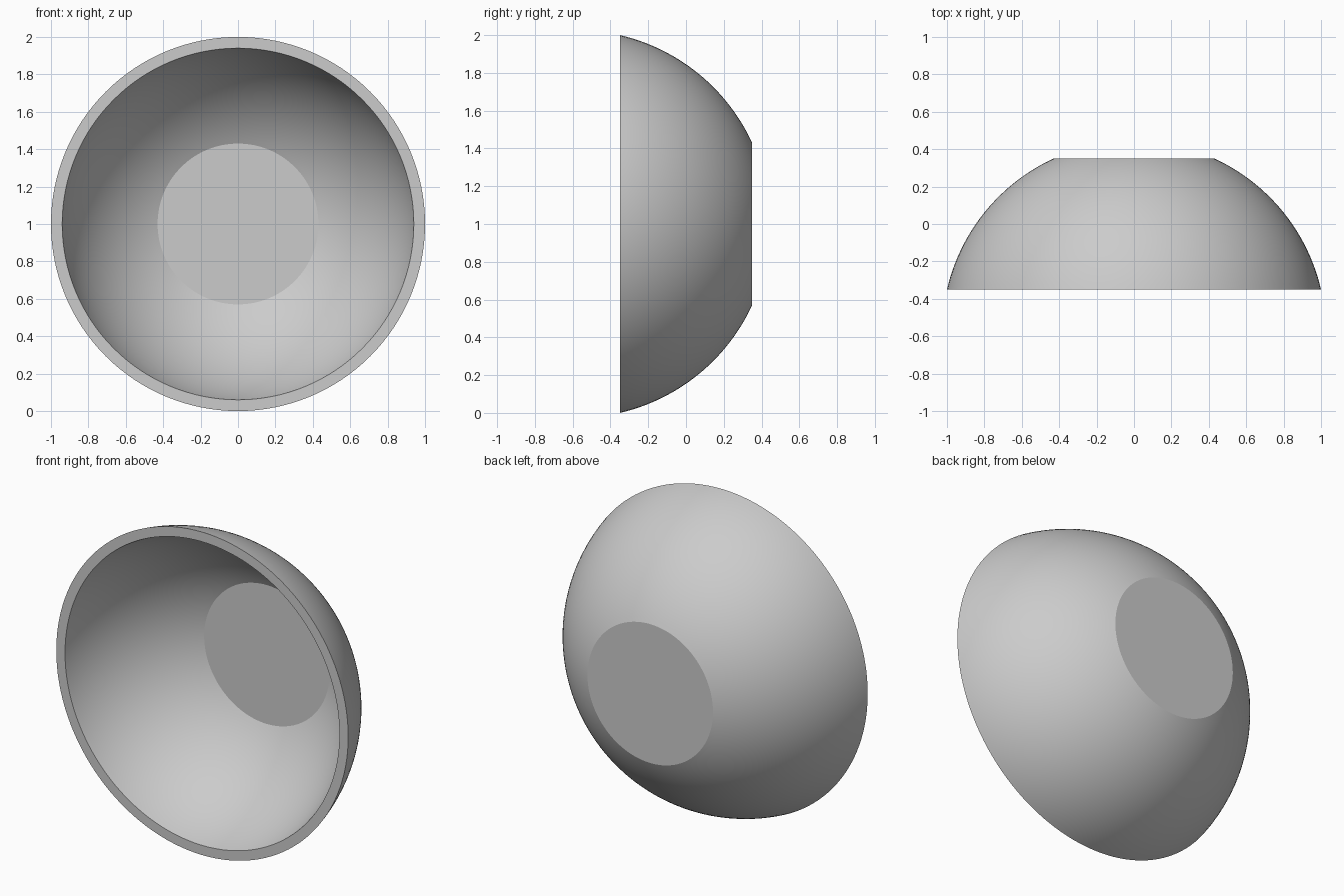
import bpy, bmesh, math

if "Cube" in bpy.data.objects:
    bpy.data.objects.remove(bpy.data.objects["Cube"])

SEGMENTS, RINGS = 128, 32
CENTRE_Y = -0.582          # shared centre of the two spherical walls
RIM_Y = -0.35


def arc(rim_r, floor_r, floor_y):
    """Spherical wall profile (radius, y) from rim to floor."""
    a0 = math.atan2(RIM_Y - CENTRE_Y, rim_r)
    a1 = math.atan2(floor_y - CENTRE_Y, floor_r)
    rad0 = math.hypot(rim_r, RIM_Y - CENTRE_Y)
    rad1 = math.hypot(floor_r, floor_y - CENTRE_Y)
    points = []
    for i in range(RINGS + 1):
        t = i / RINGS
        a, rad = a0 + (a1 - a0) * t, rad0 + (rad1 - rad0) * t
        points.append((rad * math.cos(a), CENTRE_Y + rad * math.sin(a)))
    return points


# Closed section: outer wall up from its floor, over the rim, down the inner wall
profile = arc(1.0, 0.43, 0.35)[::-1] + arc(0.94, 0.43, 0.283)

bm = bmesh.new()
rings = []
for r, y in profile:
    angles = [2 * math.pi * k / SEGMENTS for k in range(SEGMENTS)]
    rings.append([bm.verts.new((r * math.cos(a), y, 1 + r * math.sin(a))) for a in angles])
for lower, upper in zip(rings, rings[1:]):
    for k in range(SEGMENTS):
        n = (k + 1) % SEGMENTS
        bm.faces.new((lower[k], lower[n], upper[n], upper[k]))

# Flat outer base and flat inner floor
bm.faces.new(rings[0])
bm.faces.new(rings[-1])
bmesh.ops.recalc_face_normals(bm, faces=bm.faces)

mesh = bpy.data.meshes.new("bowl")
bm.to_mesh(mesh)
bm.free()
bowl = bpy.data.objects.new("bowl", mesh)
bpy.context.collection.objects.link(bowl)

# Smooth walls, crisp rim and floor edges
bpy.context.view_layer.objects.active = bowl
bowl.select_set(True)
bpy.ops.object.shade_smooth_by_angle(angle=math.radians(15))
